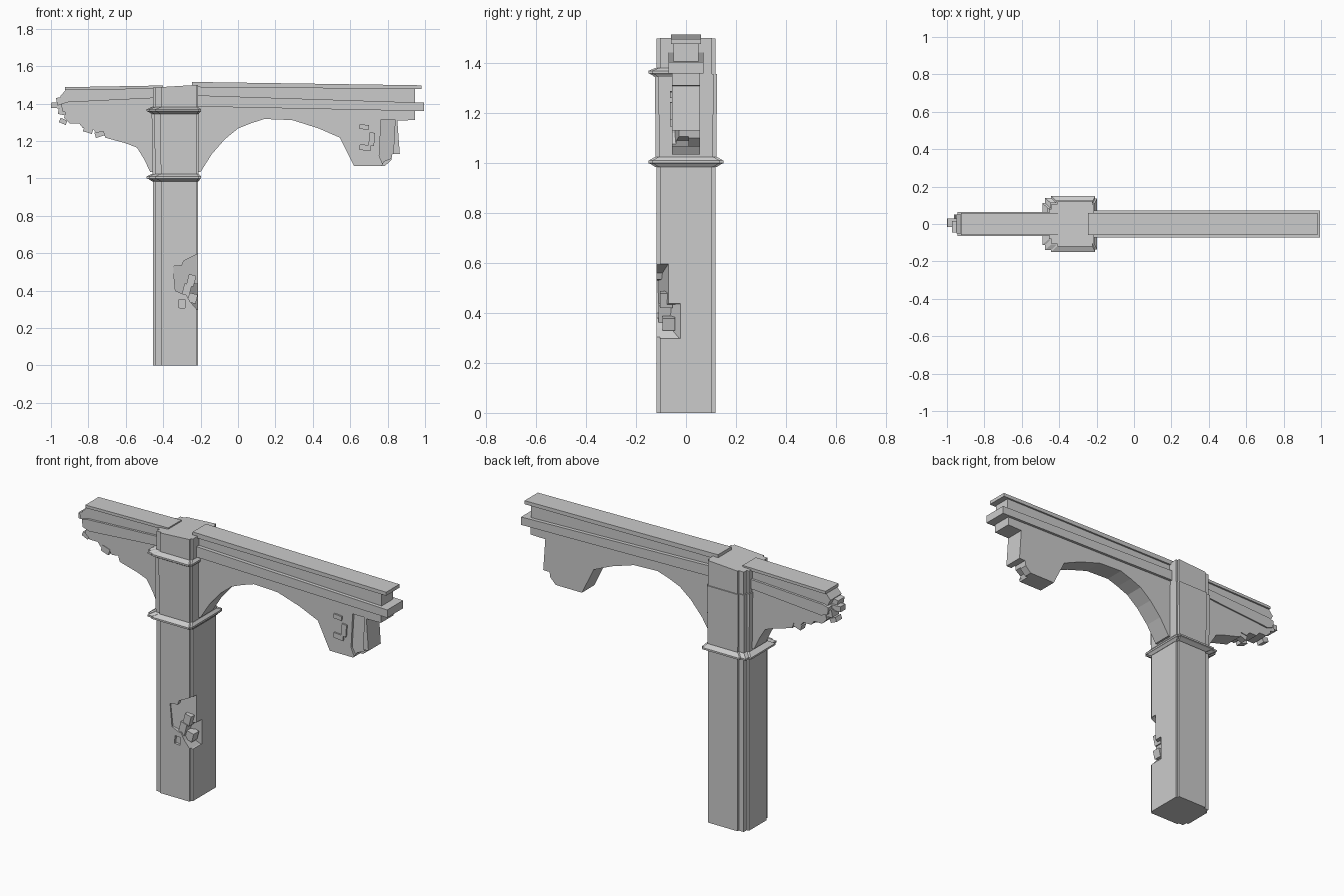
import bpy, bmesh
from mathutils import Matrix, Vector

if "Cube" in bpy.data.objects:
    bpy.data.objects.remove(bpy.data.objects["Cube"])


def finish(name, bm):
    bmesh.ops.recalc_face_normals(bm, faces=bm.faces)
    me = bpy.data.meshes.new(name)
    bm.to_mesh(me)
    bm.free()
    ob = bpy.data.objects.new(name, me)
    bpy.context.collection.objects.link(ob)
    return ob


def skin(name, rings):
    """Closed solid lofted through rings with equal point counts."""
    bm = bmesh.new()
    vs = [[bm.verts.new(p) for p in r] for r in rings]
    n = len(vs[0])
    for a, b in zip(vs, vs[1:]):
        for i in range(n):
            j = (i + 1) % n
            bm.faces.new((a[i], a[j], b[j], b[i]))
    bm.faces.new(vs[0][::-1])
    bm.faces.new(vs[-1])
    return finish(name, bm)


def prism(name, pts, y0, y1):
    """Side outline (x, z) extruded along y; y1 may depend on x."""
    back = y1 if callable(y1) else (lambda x: y1)
    return skin(name, [[(x, y0, z) for x, z in pts],
                       [(x, back(x), z) for x, z in pts]])


def box(name, centre, size, turn=0):
    bm = bmesh.new()
    bmesh.ops.create_cube(bm, size=1, matrix=Matrix.Translation(centre)
                          @ Matrix.Rotation(turn, 4, 'Y')
                          @ Matrix.Diagonal((*size, 1)))
    return finish(name, bm)


def cut(ob, cutter):
    mod = ob.modifiers.new("cut", 'BOOLEAN')
    mod.operation, mod.solver, mod.object = 'DIFFERENCE', 'EXACT', cutter
    bpy.context.view_layer.objects.active = ob
    bpy.ops.object.modifier_apply(modifier=mod.name)
    bpy.data.objects.remove(cutter)


# Pillar plan: rectangle with stepped corners, mirrored front to back
HALF = [(-.213, .105), (-.223, .105), (-.223, .119), (-.41, .119),
        (-.41, .108), (-.441, .108), (-.441, .08), (-.455, .08)]
PLAN = HALF + [(x, -y) for x, y in reversed(HALF)]


def section(z, d=0, slope=0):
    return [(x + (d * .5 if x > -.33 else -d * 1.1), y + (d if y > 0 else -d),
             z + slope * (x + .455)) for x, y in PLAN]


# Pillar: shaft, springing block, cap
shaft = skin("pillar_shaft", [section(0), section(1.0)])
block = skin("springing_block", [section(1.01, .002), section(1.358, .006)])
skin("pillar_cap", [section(1.35), section(1.486, 0, .06)])

# Collars
skin("lower_collar", [section(.985, .004), section(.997, .022), section(1.0, .031),
                      section(1.01, .031), section(1.025, .006)])
upper = skin("upper_collar", [section(1.345, .006), section(1.355, .02),
                              section(1.36, .031), section(1.37, .031),
                              section(1.382, .002)])
cut(upper, box("collar_cutter", (-.33, .2, 1.36), (.6, .4, .3)))

# Broken corner of the shaft
cut(shaft, prism("upper_break", [(-.335, .40), (-.347, .53), (-.30, .535), (-.29, .56),
                                 (-.22, .595), (-.19, .60), (-.19, .38), (-.29, .38)],
                 -.2, lambda x: -.112 + (x + .345) * .32))
cut(shaft, prism("lower_break", [(-.29, .40), (-.28, .43), (-.19, .44), (-.19, .29),
                                 (-.22, .30), (-.255, .34)],
                 -.2, lambda x: -.095 + (x + .29) * .95))
cut(shaft, box("chip_cutter", (-.30, -.125, .33), (.035, .04, .045), .1))
for i, (x, y, z, w, h) in enumerate([(-.275, -.085, .40, .04, .07),
                                     (-.245, -.07, .36, .05, .05),
                                     (-.25, -.08, .455, .04, .06)]):
    box(f"exposed_brick_{i}", (x, y, z), (w, .05, h), .25)

# Right beam: stacked courses, falling slightly to the right
def course(name, x0, x1, left, right, y):
    return prism(name, [(x0, left[0]), (x1, right[0]), (x1, right[1]), (x0, left[1])], -y, y)


course("right_coping", -.245, .98, (1.488, 1.516), (1.478, 1.498), .06)
course("right_parapet", -.3, .945, (1.43, 1.495), (1.39, 1.485), .05)
course("right_ledge", -.24, .995, (1.385, 1.445), (1.36, 1.405), .071)

# Right arch with the broken stub of its next leg
arch = prism("right_arch", [(-.3, 1.03), (-.2, 1.035), (-.14, 1.13), (-.07, 1.21),
                            (0, 1.267), (.07, 1.295), (.14, 1.318), (.29, 1.312),
                            (.43, 1.268), (.545, 1.218), (.62, 1.066), (.785, 1.066),
                            (.82, 1.10), (.825, 1.13), (.865, 1.13), (.852, 1.31),
                            (.945, 1.312), (.945, 1.37), (-.3, 1.40)], -.056, .056)
cut(arch, prism("leg_break", [(.765, 1.315), (.755, 1.12), (.79, 1.04), (.9, 1.04),
                              (.9, 1.12), (.83, 1.13), (.84, 1.315)],
                -.1, lambda x: -.045 + (x - .755) * .25))
cut(arch, prism("leg_underside_break", [(.76, 1.05), (.83, 1.05), (.83, 1.11),
                                        (.78, 1.09)], -.1, .01))
for i, (x, z, w, h) in enumerate([(.675, 1.275, .05, .025), (.715, 1.21, .03, .07),
                                  (.68, 1.165, .06, .03)]):
    box(f"loose_stone_{i}", (x, -.05, z), (w, .03, h), .08)

# Left beam: same courses, shorter and broken off
course("left_coping", -.925, -.4, (1.472, 1.488), (1.48, 1.497), .06)
prism("left_parapet", [(-.95, 1.44), (-.93, 1.40), (-.4, 1.42), (-.4, 1.49),
                       (-.915, 1.48)], -.05, .05)
prism("left_ledge", [(-.94, 1.36), (-.90, 1.345), (-.4, 1.383), (-.4, 1.435),
                     (-.91, 1.41), (-.945, 1.40)], -.063, .063)
prism("left_arch", [(-.4, 1.03), (-.47, 1.035), (-.50, 1.10), (-.54, 1.165), (-.60, 1.188),
                    (-.71, 1.218), (-.72, 1.25), (-.76, 1.245), (-.78, 1.27), (-.83, 1.27),
                    (-.85, 1.295), (-.90, 1.295), (-.93, 1.325), (-.92, 1.36),
                    (-.4, 1.39)], -.055, .055)

# Jagged stones at the broken left end
for i, (x, y, z, sx, sy, sz, t) in enumerate([
        (-.96, .006, 1.39, .078, .045, .03, .05), (-.945, -.015, 1.415, .05, .06, .04, -.2),
        (-.935, .02, 1.36, .05, .06, .04, .2), (-.935, -.02, 1.305, .04, .05, .025, .4),
        (-.80, -.04, 1.262, .05, .035, .035, .3), (-.74, .03, 1.238, .05, .04, .03, -.3)]):
    box(f"broken_stone_{i}", Vector((x, y, z)), (sx, sy, sz), t)
